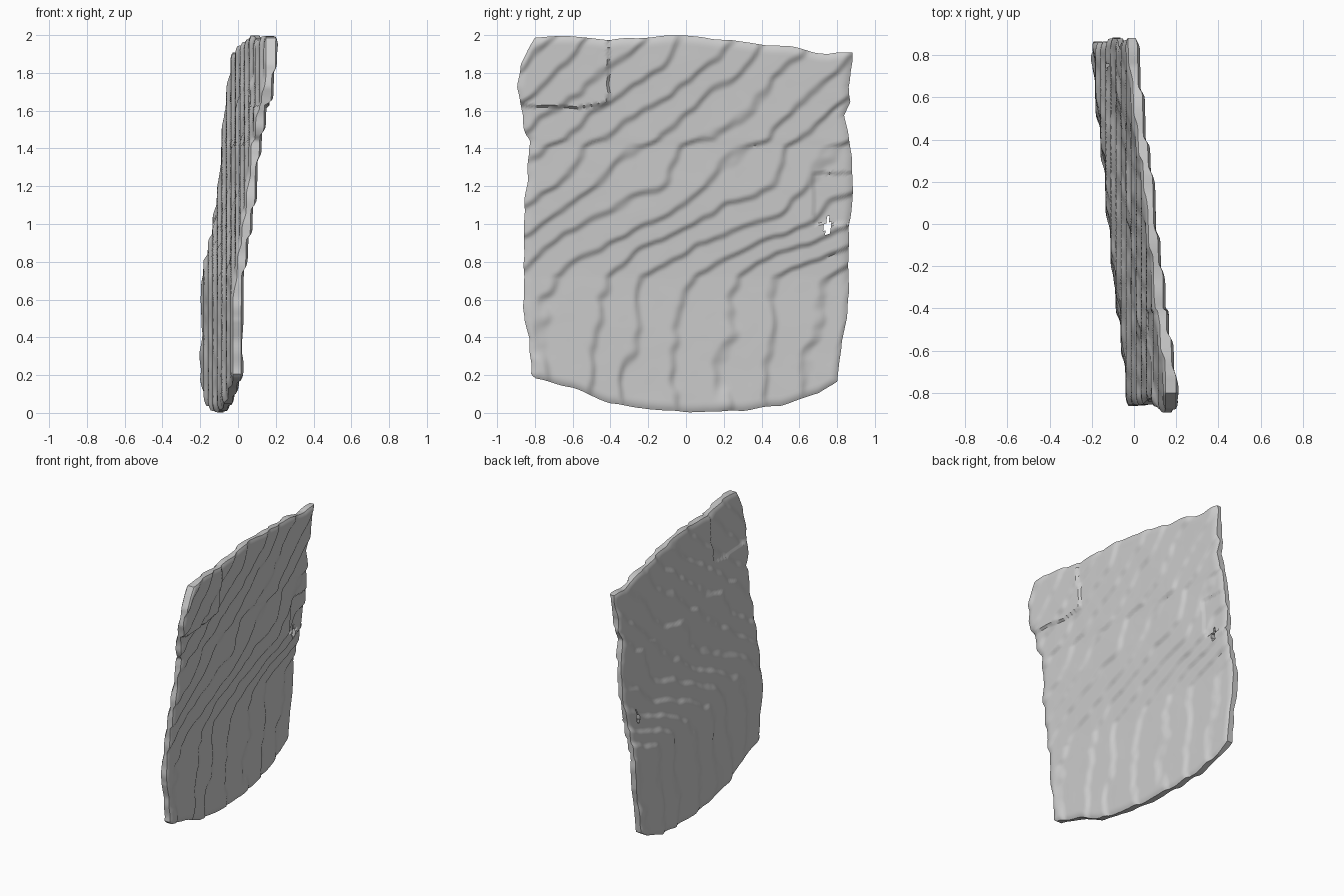
import bpy, bmesh, math
from mathutils import Vector, noise

if "Cube" in bpy.data.objects:
    bpy.data.objects.remove(bpy.data.objects["Cube"])

NY, NZ = 130, 146
STEP = 0.024           # height of one terrace
HALF = 0.03            # half thickness of the slab


def interp(pts, t):
    if t <= pts[0][0]:
        return pts[0][1]
    for (a, va), (b, vb) in zip(pts, pts[1:]):
        if t <= b:
            return va + (vb - va) * (t - a) / (b - a)
    return pts[-1][1]


def wobble(y, z, freq, amp, seed):
    return amp * noise.noise(Vector((y * freq, z * freq, seed)))


# Ragged outline: side edges as y(z), lower and upper edges as z(y)
LEFT = [(0, -.82), (.2, -.83), (.3, -.855), (.8, -.86), (1, -.855), (1.4, -.825), (1.44, -.845),
        (1.6, -.87), (1.75, -.893), (1.9, -.875), (1.97, -.83), (2, -.8)]
RIGHT = [(0, .80), (.2, .82), (.3, .855), (.6, .865), (.8, .86), (1.0, .875), (1.2, .883),
         (1.4, .87), (1.5, .855), (1.6, .83), (1.68, .87), (1.78, .86), (1.95, .88)]
BOTTOM = [(-.84, .23), (-.8, .185), (-.6, .13), (-.4, .05), (-.2, .015), (0, .003), (.3, .012),
          (.5, .04), (.7, .10), (.8, .17), (.86, .27)]
TOP = [(-.87, 1.93), (-.8, 1.99), (-.72, 1.998), (-.4, 1.975), (0, 2.0), (.3, 1.965),
       (.6, 1.93), (.75, 1.9), (.88, 1.905)]
# Lean of the slab: x of its middle by height
LEAN = [(0, -.09), (.6, -.086), (.72, -.08), (.8, -.067), (1.0, -.03), (1.2, -.002),
        (1.41, .014), (1.45, .025), (1.8, .065), (2.0, .085)]


def lean(y, z):
    slope = 0.1 - 0.014 * math.exp(-((z - 1.1) / 0.35) ** 2)
    return interp(LEAN, z) - slope * y + wobble(y, z, 3.5, .009, 1.3) + wobble(y, z, 11, .003, 6.1)


def terrace(x, sharp):
    # Blend of a sharp riser and a flat tread
    k = math.floor(x / STEP)
    f = x / STEP - k
    r = min(1, max(0, (f - 0.5) * sharp + 0.5))
    r = r * r * (3 - 2 * r)
    return STEP * (k + 0.78 * r + 0.22 * f)


def in_hole(y, z):
    # Teardrop hole near the edge
    w = interp([(.94, .0), (.955, .018), (.985, .018), (1.04, .004)], z)
    return .935 < z < 1.04 and abs(y - .75) < w


bm = bmesh.new()
front, back, pos = {}, {}, {}
for i in range(NY + 1):
    for j in range(NZ + 1):
        u, v = i / NY, j / NZ
        zn = 2 * v
        ya = interp(LEFT, zn) + wobble(0, zn, 9, .012, 3.1)
        yb = interp(RIGHT, zn) + wobble(0, zn, 9, .010, 8.7)
        y = ya + (yb - ya) * u
        za = max(0, interp(BOTTOM, y) + wobble(y, 0, 8, .010, 2.2))
        zb = min(2, interp(TOP, y) + wobble(y, 0, 8, .010, 5.5))
        z = za + (zb - za) * v
        pos[i, j] = (y, z)
        ring = min(i, j, NY - i, NZ - j)
        h = HALF * (0.6, 0.82, 0.94, 1)[min(ring, 3)]
        c = lean(y, z)
        xf, xb = terrace(c, 4), terrace(c + .4 * STEP, 2.5) - .4 * STEP
        if y < -.41 and z > 1.63 + wobble(y, 0, 6, .03, 4.4):       # proud corner patch
            xf += .015
            xb += .008
        if y > .68 and 1.0 < z < 1.27:                               # short sunken ledge
            xf -= .010
        front[i, j] = bm.verts.new((xf + h, y, z))
        back[i, j] = bm.verts.new((xb - h, y, z))

# Kept cells get a front and a back face; their open borders get walls
cells = set()
for i in range(NY):
    for j in range(NZ):
        y, z = pos[i, j]
        y2, z2 = pos[i + 1, j + 1]
        if not in_hole((y + y2) / 2, (z + z2) / 2):
            cells.add((i, j))
for i, j in cells:
    q = [(i, j), (i + 1, j), (i + 1, j + 1), (i, j + 1)]
    bm.faces.new([front[k] for k in q])
    bm.faces.new([back[k] for k in reversed(q)])
    for n, (di, dj) in enumerate([(0, -1), (1, 0), (0, 1), (-1, 0)]):
        if (i + di, j + dj) not in cells:
            a, b = q[n], q[(n + 1) % 4]
            bm.faces.new([front[b], front[a], back[a], back[b]])
loose = [v for v in bm.verts if not v.link_faces]
bmesh.ops.delete(bm, geom=loose, context='VERTS')
bmesh.ops.recalc_face_normals(bm, faces=bm.faces)

# Terraced slab
mesh = bpy.data.meshes.new("slab")
bm.to_mesh(mesh)
bm.free()
slab = bpy.data.objects.new("slab", mesh)
bpy.context.collection.objects.link(slab)
bpy.context.view_layer.objects.active = slab
slab.select_set(True)
bpy.ops.object.shade_smooth_by_angle(angle=math.radians(40))
